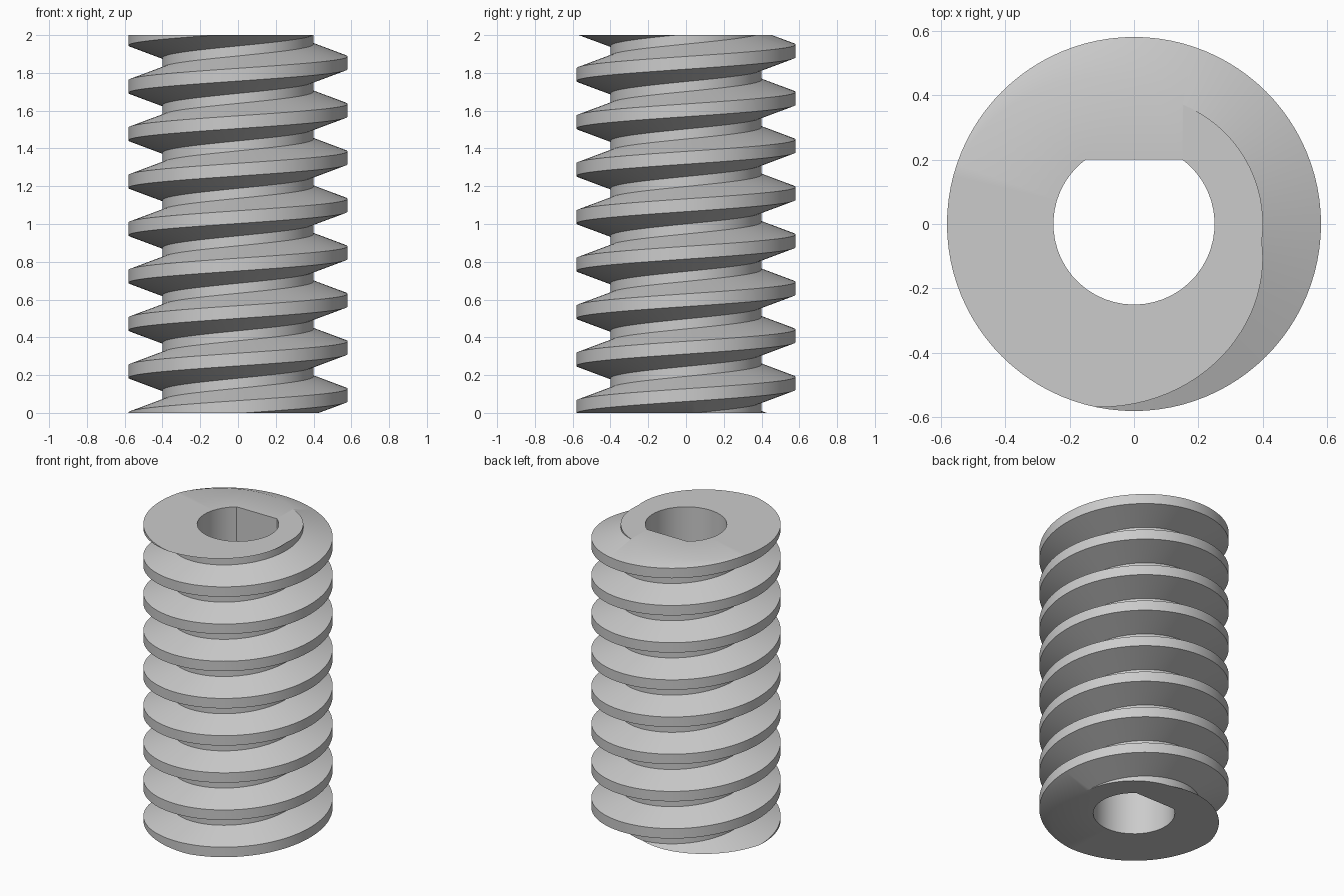
import bpy, bmesh
from math import sin, cos, tan, pi, radians, asin, ceil

if "Cube" in bpy.data.objects:
    bpy.data.objects.remove(bpy.data.objects["Cube"])

# Worm proportions, all derived from the gear module
MODULE = 0.08
PITCH = pi * MODULE
PITCH_R = 0.5
TIP_R = PITCH_R + MODULE
ROOT_R = PITCH_R - 1.25 * MODULE
SLOPE = tan(radians(20))
LENGTH = 2.0
START = radians(210)          # crest direction at the top face
BORE_R, FLAT_Y = 0.25, 0.2
SEG = 96

steel = bpy.data.materials.new("steel_grey")
steel.use_nodes = True
grey = (0.6, 0.6, 0.6, 1)
steel.diffuse_color = grey
steel.node_tree.nodes["Principled BSDF"].inputs["Base Color"].default_value = grey

bm = bmesh.new()

# Tooth section: (radius, axial offset from the crest centre)
tip = PITCH / 4 - MODULE * SLOPE
root = PITCH / 4 + 1.25 * MODULE * SLOPE
tooth = [(ROOT_R, -root), (TIP_R, -tip), (TIP_R, tip), (ROOT_R, root)]

# Helical sweep, longer than needed at both ends
turns = ceil(LENGTH / PITCH) + 4
rings = []
for i in range(turns * SEG + 1):
    t = 2 * pi * i / SEG
    z = LENGTH + PITCH * (i / SEG - turns + 2)
    a = START + t
    rings.append([bm.verts.new((r * cos(a), r * sin(a), z + dz)) for r, dz in tooth])
for i in range(len(rings) - 1):
    a, b = list(rings[i]), list(rings[i + 1])
    if i + SEG + 1 < len(rings):      # root land joins the next turn
        a.append(rings[i + SEG][0])
        b.append(rings[i + SEG + 1][0])
    for k in range(len(a) - 1):
        bm.faces.new((a[k], b[k], b[k + 1], a[k + 1]))

# Trim flat at both ends
for z, above in ((LENGTH, True), (0, False)):
    bmesh.ops.bisect_plane(bm, geom=bm.verts[:] + bm.edges[:] + bm.faces[:],
                           dist=1e-6, plane_co=(0, 0, z), plane_no=(0, 0, 1),
                           clear_outer=above, clear_inner=not above)

# D-shaped bore: an arc closed by one flat at the back
BORE_SEG = 40
edge = asin(FLAT_Y / BORE_R)
angles = [pi - edge + (pi + 2 * edge) * i / BORE_SEG for i in range(BORE_SEG + 1)]
low, high = [[bm.verts.new((BORE_R * cos(a), BORE_R * sin(a), z)) for a in angles]
             for z in (0, LENGTH)]
for i in range(len(low)):
    bm.faces.new((low[i - 1], low[i], high[i], high[i - 1]))

# End faces between the thread outline and the bore
for z in (0, LENGTH):
    rim = [e for e in bm.edges if e.is_boundary
           and all(abs(v.co.z - z) < 1e-4 for v in e.verts)]
    bmesh.ops.triangle_fill(bm, edges=rim, use_beauty=True, normal=(0, 0, 1))

bmesh.ops.recalc_face_normals(bm, faces=bm.faces[:])
mesh = bpy.data.meshes.new("worm_screw")
bm.to_mesh(mesh)
bm.free()
mesh.materials.append(steel)
worm = bpy.data.objects.new("worm_screw", mesh)
bpy.context.collection.objects.link(worm)

bpy.ops.object.select_all(action='DESELECT')
worm.select_set(True)
bpy.context.view_layer.objects.active = worm
bpy.ops.object.shade_smooth_by_angle(angle=radians(30))
